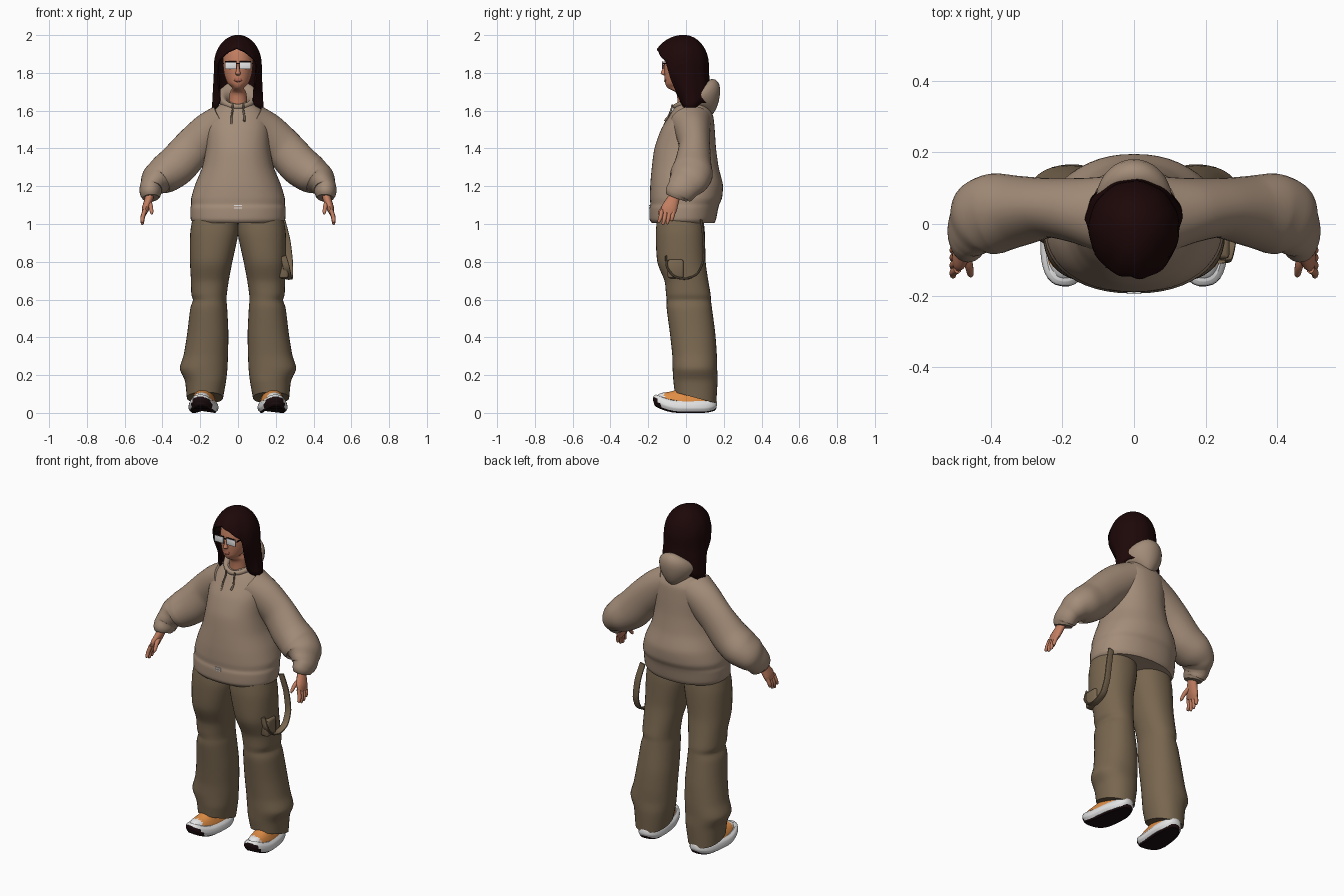
import bpy, bmesh, math
from mathutils import Vector, Matrix

if "Cube" in bpy.data.objects:
    bpy.data.objects.remove(bpy.data.objects["Cube"], do_unlink=True)


def material(name, rgb):
    m = bpy.data.materials.new(name)
    m.use_nodes = True
    m.diffuse_color = (*rgb, 1)
    bsdf = next(n for n in m.node_tree.nodes if n.type == 'BSDF_PRINCIPLED')
    bsdf.inputs["Base Color"].default_value = (*rgb, 1)
    bsdf.inputs["Roughness"].default_value = 0.8
    return m


BEIGE = material("beige fleece", (0.37, 0.265, 0.19))
CORD = material("cord taupe", (0.24, 0.175, 0.125))
KHAKI = material("khaki cloth", (0.19, 0.135, 0.079))
HAIR = material("dark brown hair", (0.012, 0.0022, 0.0025))
SKIN = material("skin", (0.54, 0.21, 0.12))
LIPS = material("lips", (0.42, 0.13, 0.085))
WHITE = material("white", (0.78, 0.78, 0.78))
BLACK = material("black rubber", (0.012, 0.004, 0.005))
ORANGE = material("orange suede", (0.75, 0.27, 0.06))


def finish(name, bm, mat):
    bmesh.ops.remove_doubles(bm, verts=bm.verts, dist=1e-5)
    bmesh.ops.recalc_face_normals(bm, faces=bm.faces)
    me = bpy.data.meshes.new(name)
    bm.to_mesh(me)
    bm.free()
    me.materials.append(mat)
    me.shade_smooth()
    me.set_sharp_from_angle(angle=math.radians(45))
    ob = bpy.data.objects.new(name, me)
    bpy.context.scene.collection.objects.link(ob)
    return ob


def surface(name, f, nu, nv, mat, loop=False, caps=False):
    """Grid that wraps in u; v is open, looped or capped."""
    bm = bmesh.new()
    rows = [[bm.verts.new(f(i / nu, j)) for i in range(nu)] for j in range(nv)]
    for j in range(nv if loop else nv - 1):
        a, b = rows[j], rows[(j + 1) % nv]
        for i in range(nu):
            k = (i + 1) % nu
            bm.faces.new((a[i], a[k], b[k], b[i]))
    if caps:
        bm.faces.new(rows[0])
        bm.faces.new(rows[-1])
    return finish(name, bm, mat)


def smooth_rows(rows, steps=5):
    """Soft spline through the rows."""
    rows = [Vector(r) for r in rows]
    n, out = len(rows), []
    slope = [(rows[min(i + 1, n - 1)] - rows[max(i - 1, 0)]) * 0.38 for i in range(n)]
    for i in range(n - 1):
        for s in range(steps):
            t = s / steps
            h = t * t * (3 - 2 * t)
            out.append(rows[i] * (1 - h) + rows[i + 1] * h
                       + slope[i] * (t * (1 - t) ** 2) - slope[i + 1] * (t * t * (1 - t)))
    return out + [rows[-1]]


def tube(name, rows, mat, ref=None, sides=28, p=2.0, warp=None):
    """Loft of rows (x, y, z, half width, half depth); level rings unless ref is given."""
    pts = smooth_rows(rows)
    c = [Vector(q[:3]) for q in pts]
    frames = []
    for i in range(len(c)):
        t = (c[min(i + 1, len(c) - 1)] - c[max(i - 1, 0)]).normalized() if ref else Vector((0, 0, 1))
        a = t.cross(Vector(ref or (0, 1, 0))).normalized()
        frames.append((a, t.cross(a)))

    def f(u, j):
        ca, sa = math.cos(u * math.tau), math.sin(u * math.tau)
        ca = math.copysign(abs(ca) ** (2 / p), ca)
        sa = math.copysign(abs(sa) ** (2 / p), sa)
        v = c[j] + frames[j][0] * (ca * pts[j][3]) + frames[j][1] * (sa * pts[j][4])
        return warp(v) if warp else v
    return surface(name, f, sides, len(pts), mat, caps=True)


def box(name, loc, size, mat, bevel=0.0):
    bm = bmesh.new()
    bmesh.ops.create_cube(bm, size=1, matrix=Matrix.Translation(loc) @ Matrix.Diagonal((*size, 1)))
    if bevel:
        bmesh.ops.bevel(bm, geom=bm.edges[:], offset=bevel, segments=2, affect='EDGES', profile=0.5)
    return finish(name, bm, mat)


def lerp_table(table, x):
    for (x0, y0), (x1, y1) in zip(table, table[1:]):
        if x <= x1:
            return y0 + (y1 - y0) * (x - x0) / (x1 - x0)
    return table[-1][1]


# Hoodie body and the small hem tag
torso = [(1.005, -.015, .235, .165), (1.025, -.017, .25, .176), (1.08, -.012, .252, .182),
         (1.105, -.006, .248, .183), (1.14, .0, .247, .191), (1.21, .003, .226, .192),
         (1.3, -.004, .19, .177), (1.4, -.004, .17, .163), (1.5, .01, .167, .142),
         (1.57, .027, .155, .117), (1.615, .03, .118, .092), (1.645, .033, .08, .068)]
tube("hoodie_body", [(0, y, z, a, b) for z, y, a, b in torso], BEIGE, sides=48, p=2.2)
for z in (1.085, 1.097):
    box("hem_tag", (0, -.192, z), (.04, .008, .005), WHITE)


# Folded hood and collar, drooping to a point at the back
def hood(u, j):
    a, phi = u * math.tau, j / 20 * math.tau
    back = (1 - math.cos(a)) / 2
    sn = math.sin(phi)
    r = .078 + (.012 + .04 * back ** 1.5) * math.cos(phi) + .012 * back * sn
    y = .035 - math.cos(a) * (r + .015)
    z = 1.622 + .066 * back + (.014 + .066 * back ** 1.6) * sn
    return (r * math.sin(a), y, z - .04 * back ** 8 * max(0, -sn))


surface("hood", hood, 48, 20, BEIGE, loop=True)

# Head and neck
head = [(1.60, .005, .052, .05), (1.69, -.002, .045, .048), (1.72, -.042, .032, .055),
        (1.745, -.038, .055, .072), (1.79, -.025, .073, .089), (1.85, -.02, .08, .095),
        (1.92, -.01, .076, .09), (1.965, 0, .05, .06)]
tube("head", [(0, y, z, a, b) for z, y, a, b in head], SKIN)
tube("nose", [(0, -.108, 1.85, .006, .007), (0, -.115, 1.815, .009, .012),
              (0, -.117, 1.797, .014, .017), (0, -.11, 1.787, .009, .009)], SKIN, sides=12)
tube("lips", [(0, -.106, 1.75, .006, .005), (0, -.107, 1.757, .019, .009),
              (0, -.108, 1.763, .023, .006), (0, -.108, 1.77, .012, .006)], LIPS, sides=12)

# Hair: a shell whose length depends on the direction
LENGTH = [(0, 1.93), (25, 1.91), (45, 1.875), (55, 1.86), (61, 1.74), (66, 1.66), (78, 1.605),
          (105, 1.605), (130, 1.64), (190, 1.64)]


def hair(u, j):
    deg = u * 360 - 180
    a = math.radians(deg)
    end = lerp_table(LENGTH, abs(deg + 4))
    z = 1.996 - (1.996 - end) * (j / 20) ** 2
    dome = math.sqrt(max(0, 1 - max(0, (z - 1.84) / .156) ** 2))
    low = min(1, max(0, (1.8 - z) / .19))
    front = max(0, math.cos(a))
    strand = 1 + .012 * math.sin(a * 11) * (j / 20)
    x = (.122 + .01 * low) * dome * strand * math.sin(a) * (1 - .9 * low * front)
    y = -.012 - (.128 + .034 * front ** 2) * dome * strand * math.cos(a)
    return (x, y + low * (.02 + .08 * front), z)


hair_ob = surface("hair", hair, 90, 21, HAIR)
shell = hair_ob.modifiers.new("thickness", 'SOLIDIFY')
shell.thickness, shell.offset = .01, 0

# Glasses bridge
box("glasses_bridge", (0, -.123, 1.85), (.024, .004, .006), BLACK)


def shoe_warp(s):
    """Curl the toe and heel up, turn the toe outward and place the foot."""
    def warp(v):
        z = v.z + .04 * (max(0, -v.y - .03) / .14) ** 2 + .015 * (max(0, v.y - .08) / .08) ** 2
        r = Matrix.Rotation(s * math.radians(6), 3, 'Z') @ Vector((v.x, v.y, 0))
        return Vector((r.x + s * .182, r.y, z))
    return warp


def hem_warp(v):
    """Lift the trouser hem over the instep."""
    drop = max(0, min(1, (.17 - v.z) / .1))
    return Vector((v.x, v.y, v.z - drop * (v.y - .05) * .3))


sleeve = [(.07, .025, 1.54, .10, .11), (.15, .037, 1.485, .106, .092), (.235, .045, 1.41, .104, .083),
          (.32, .037, 1.315, .108, .098), (.385, .03, 1.265, .102, .112), (.43, .015, 1.235, .086, .107),
          (.452, -.008, 1.205, .066, .09), (.462, -.025, 1.18, .06, .08), (.463, -.042, 1.158, .054, .072),
          (.462, -.05, 1.138, .044, .056)]
leg = [(1.05, .122, -.03, .115, .12), (.95, .126, -.03, .127, .13), (.8, .142, -.024, .112, .128),
       (.7, .149, .002, .1, .116), (.63, .153, .012, .094, .118), (.595, .15, .015, .089, .117),
       (.55, .155, .018, .098, .12), (.42, .16, .035, .109, .12), (.31, .17, .045, .117, .118),
       (.235, .182, .047, .126, .118), (.17, .172, .05, .109, .117), (.08, .175, .05, .096, .11)]
palm = [(.464, -.055, 1.16, .022, .028), (.474, -.07, 1.125, .022, .034),
        (.488, -.088, 1.085, .02, .042), (.497, -.098, 1.055, .013, .038)]

for side, s in (("left", 1), ("right", -1)):
    def flip(rows):
        return [(s * r[0], *r[1:]) for r in rows]

    # Sleeves and hands
    tube(side + "_sleeve", flip(sleeve), BEIGE, ref=(0, 1, 0), sides=36)
    tube(side + "_palm", flip(palm), SKIN, ref=(0, 1, 0), sides=16)
    for k in range(4):
        y, drop = -.127 + k * .021, (.055, .066, .062, .046)[k]
        tube(f"{side}_finger_{k + 1}", flip([
            (.493, y, 1.075, .011, .011), (.505, y - .008, 1.062 - drop * .5, .011, .011),
            (.506, y - .018 + k * .002, 1.066 - drop, .008, .008),
            (.505, y - .02 + k * .002, 1.062 - drop, .002, .002)]), SKIN, ref=(0, 1, 0), sides=10)
    tube(side + "_thumb", flip([(.474, -.075, 1.12, .014, .016), (.462, -.115, 1.092, .012, .012),
                                (.457, -.14, 1.062, .009, .009), (.457, -.147, 1.05, .002, .002)]),
         SKIN, ref=(1, 0, 0), sides=10)

    # Trousers with a soft knee fold
    tube(side + "_trouser_leg", [(s * x, y, z, a, b) for z, x, y, a, b in leg],
         KHAKI, sides=36, p=2.2, warp=hem_warp)

    # Shoes
    w = shoe_warp(s)
    tube(side + "_outsole", [(0, -.005, 0, .058, .158), (0, -.005, .008, .064, .166),
                             (0, -.005, .018, .064, .166)], BLACK, p=2.5, sides=36, warp=w)
    midsole = tube(side + "_midsole", [(0, -.005, .007, .068, .162), (0, -.005, .024, .076, .17),
                                       (0, -.005, .046, .072, .168), (0, -.003, .062, .06, .158)],
                   WHITE, p=2.5, sides=36, warp=w)
    midsole.data.materials.append(BLACK)
    for face in midsole.data.polygons:
        n = face.normal
        face.material_index = int(n.y < -.5 and n.z < .3)
    upper = tube(side + "_shoe_upper", [(0, -.003, .045, .062, .158), (0, 0, .066, .06, .15),
                                        (0, .008, .086, .053, .137), (0, .03, .11, .045, .107),
                                        (0, .055, .135, .037, .075)],
                 ORANGE, p=2.3, sides=36, warp=w)
    upper.data.materials.append(WHITE)
    for face in upper.data.polygons:
        face.material_index = int(face.center.y < -.115 or face.center.y > .125)
    for k in range(3):
        y, z = -.092 + k * .022, .082 + k * .011
        lace = [w(Vector((x, y + .3 * abs(x), z + .01 - 8 * x * x))) for x in (-.038, -.018, 0, .018, .038)]
        tube(f"{side}_lace_{k + 1}", [(*q, .006, .004) for q in lace],
             BLACK if k == 1 else WHITE, ref=(0, 0, 1), sides=8)

    # Glasses
    box(side + "_frame", (s * .039, -.122, 1.841), (.061, .004, .042), BLACK, .0015)
    box(side + "_lens", (s * .039, -.1245, 1.838), (.058, .004, .037), WHITE, .0015)
    box(side + "_temple", (s * .077, -.08, 1.85), (.004, .085, .007), BLACK)

    # Drawcords
    tube(side + "_drawcord", flip([(.03, -.072, 1.632, .005, .005), (.028, -.078, 1.605, .005, .005),
                                   (.034, -.093, 1.57, .005, .005),
                                   (.033, -.113, 1.535 + s * .01, .006, .006)]),
         CORD, ref=(0, 1, 0), sides=8)

# Hanging strap and its pouch on the left hip
tube("hip_strap", [(.232, .08, 1.02, .006, .018), (.256, .093, .92, .006, .02),
                   (.27, .092, .81, .006, .02), (.272, .06, .738, .006, .02),
                   (.27, 0, .711, .006, .02), (.264, -.06, .722, .006, .02),
                   (.256, -.1, .77, .006, .018), (.24, -.105, .83, .005, .016)],
     KHAKI, ref=(1, 0, 0), sides=12, p=3)
box("strap_pouch", (.242, -.055, .762), (.05, .085, .1), KHAKI, .012)
